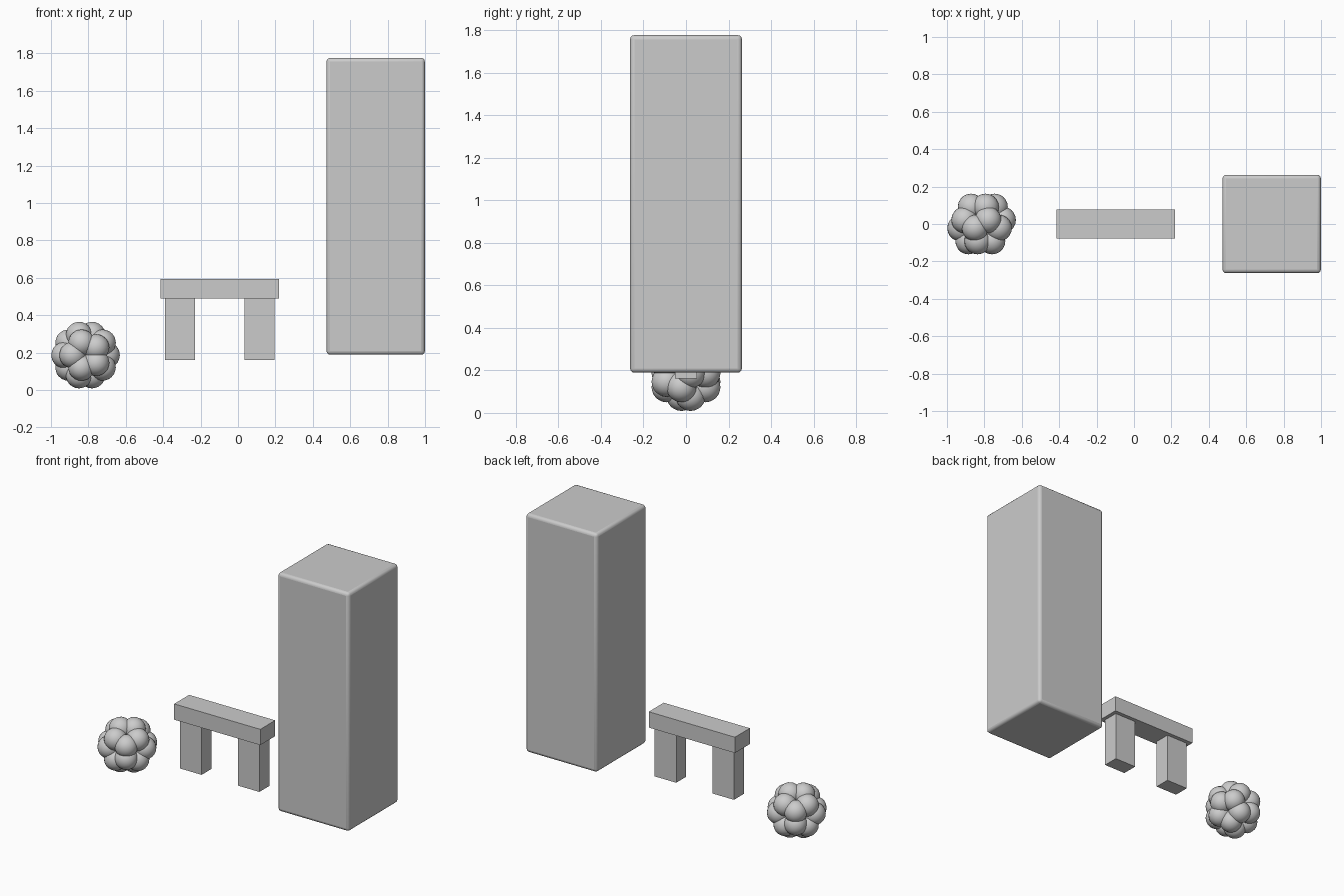
import bpy, bmesh
from math import cos, sin, pi, radians
from mathutils import Matrix

if "Cube" in bpy.data.objects:
    bpy.data.objects.remove(bpy.data.objects["Cube"])


def box(name, x0, x1, depth, z0, z1):
    bpy.ops.mesh.primitive_cube_add(size=1, location=((x0 + x1) / 2, 0, (z0 + z1) / 2))
    ob = bpy.context.object
    ob.name = name
    ob.scale = (x1 - x0, depth, z1 - z0)
    bpy.ops.object.transform_apply(location=False, rotation=False, scale=True)
    return ob


# Tall block with rounded edges
block = box("tall_block", 0.473, 0.999, 0.526, 0.189, 1.776)
bev = block.modifiers.new("rounded_edges", 'BEVEL')
bev.width = 0.02
bev.segments = 3
bpy.ops.object.shade_smooth_by_angle(angle=radians(35))

# Bench: slab on two legs
box("bench_top", -0.415, 0.219, 0.157, 0.49, 0.595)
box("bench_leg_left", -0.39, -0.231, 0.105, 0.162, 0.49)
box("bench_leg_right", 0.035, 0.194, 0.105, 0.162, 0.49)

# Lumpy ball: spheres on the corners of a dodecahedron, one face to the front
R, r = 0.1145, 0.071
bm = bmesh.new()
for side in (-1, 1):
    for k in range(5):
        a = 2 * pi * k / 5 + (pi if side < 0 else 0)
        for radial, depth in ((0.607, 0.795), (0.982, 0.188)):
            p = (radial * R * cos(a), side * depth * R, radial * R * sin(a))
            bmesh.ops.create_icosphere(bm, subdivisions=3, radius=r,
                                       matrix=Matrix.Translation(p))
mesh = bpy.data.meshes.new("lumpy_ball")
bm.to_mesh(mesh)
bm.free()
mesh.shade_smooth()
ball = bpy.data.objects.new("lumpy_ball", mesh)
ball.location = (-0.815, 0, 0.187)
bpy.context.collection.objects.link(ball)
